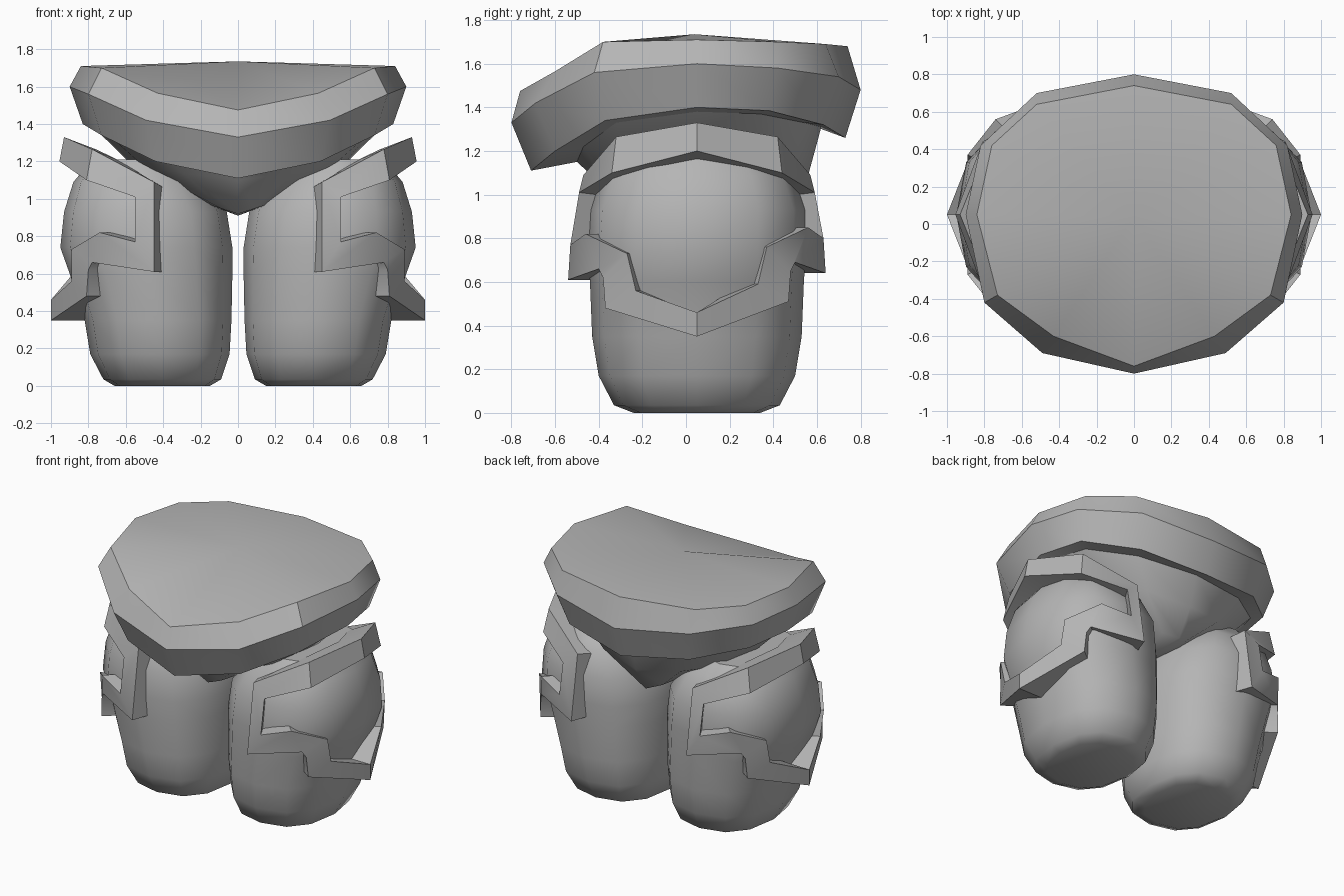
import bpy, bmesh, math
from mathutils import Vector

cube = bpy.data.objects.get("Cube")
if cube:
    bpy.data.objects.remove(cube, do_unlink=True)

GREY = (0.46, 0.46, 0.46, 1)
material = bpy.data.materials.new("plain grey")
material.use_nodes = True
material.diffuse_color = GREY
shader = next(n for n in material.node_tree.nodes if n.type == "BSDF_PRINCIPLED")
shader.inputs["Base Color"].default_value = GREY


def finish(name, bm, angle):
    """Turn a bmesh into a shaded, coloured object."""
    bmesh.ops.recalc_face_normals(bm, faces=bm.faces)
    mesh = bpy.data.meshes.new(name)
    bm.to_mesh(mesh)
    bm.free()
    mesh.materials.append(material)
    for polygon in mesh.polygons:
        polygon.use_smooth = True
    mesh.set_sharp_from_angle(angle=math.radians(angle))
    obj = bpy.data.objects.new(name, mesh)
    bpy.context.collection.objects.link(obj)


def bridge(bm, rings, closed=False):
    """Join neighbouring closed rings of points with quads."""
    loops = [[bm.verts.new(p) for p in ring] for ring in rings]
    pairs = list(zip(loops, loops[1:]))
    if closed:
        pairs.append((loops[-1], loops[0]))
    for a, b in pairs:
        n = len(a)
        for i in range(n):
            j = (i + 1) % n
            bm.faces.new((a[i], a[j], b[j], b[i]))
    return loops


def fan(bm, loop, tip):
    """Close a loop with triangles around one point."""
    centre = bm.verts.new(tip)
    for a, b in zip(loop, loop[1:] + loop[:1]):
        bm.faces.new((a, b, centre))


def both_sides(half):
    """Complete a ring from its left half, listed front to back."""
    return half + [(-x, y, z) for x, y, z in reversed(half[1:-1])]


# Belt rings, left half from front to back
belt_top = both_sides([(0, -.76, 1.475), (.43, -.6, 1.565), (.73, -.38, 1.7), (.84, .05, 1.71),
                       (.76, .42, 1.7), (.52, .64, 1.69), (0, .74, 1.68)])
belt_middle = both_sides([(0, -.8, 1.33), (.49, -.69, 1.42), (.8, -.42, 1.56), (.9, .05, 1.6),
                          (.82, .42, 1.58), (.52, .7, 1.54), (0, .8, 1.48)])
belt_bottom = both_sides([(0, -.71, 1.11), (.44, -.6, 1.2), (.73, -.37, 1.34), (.83, .05, 1.4),
                          (.76, .38, 1.385), (.47, .63, 1.32), (0, .73, 1.26)])
hip_rim = both_sides([(0, -.5, 1.15), (.4, -.47, 1.22), (.68, -.32, 1.33), (.77, .05, 1.38),
                      (.69, .34, 1.37), (.42, .54, 1.33), (0, .62, 1.31)])

# Belt with its domed top and inset underside
bm = bmesh.new()
loops = bridge(bm, [belt_top, belt_middle, belt_bottom, hip_rim])
fan(bm, loops[0], (0, .04, 1.735))
finish("belt", bm, 36)

# Pelvis tapering down to the crotch
bm = bmesh.new()
hip_low = [(x * .72, .05 + (y - .05) * .9, 1.1 + abs(x) * .09) for x, y, z in hip_rim]
crotch = [(x * .22, .05 + (y - .05) * .7, .92 + abs(x) * .07) for x, y, z in hip_rim]
loops = bridge(bm, [hip_rim, hip_low, crotch])
fan(bm, loops[-1], (0, .05, .91))
finish("pelvis", bm, 60)

# Leg sections: height, inner x, outer x, front y, back y
LEG = [(0, .15, .66, -.24, .34), (.035, .09, .72, -.33, .43), (.17, .045, .79, -.4, .5),
       (.35, .035, .82, -.43, .53), (.6, .03, .9, -.44, .54), (.74, .03, .95, -.45, .55),
       (.93, .06, .93, -.44, .55), (1.09, .16, .88, -.38, .49), (1.21, .28, .78, -.28, .38)]
SIDES = 12


def rounded(value):
    """Push a sine or cosine outward for a boxier oval."""
    return math.copysign(abs(value) ** .84, value)


def leg_ring(z, inner, outer, front, back):
    ring = []
    for i in range(SIDES):
        t = math.tau * i / SIDES
        x = (inner + outer) / 2 + (outer - inner) / 2 * rounded(math.cos(t))
        y = (front + back) / 2 + (back - front) / 2 * rounded(math.sin(t))
        ring.append((x, y, z))
    return ring


# Guard frame stations from top to bottom: outer edge, then opening edge
GUARD = [((.93, .05, 1.33), (.955, .05, 1.2)),
         ((.78, -.32, 1.265), (.81, -.34, 1.1)),
         ((.45, -.47, 1.09), (.55, -.49, 1.01)),
         ((.45, -.54, .61), (.55, -.53, .77)),
         ((.78, -.4, .66), (.74, -.46, .82)),
         ((.8, -.38, .62), (.89, -.27, .73)),
         ((.81, -.37, .48), (.89, -.23, .56)),
         ((1, .05, .35), (1, .05, .46))]
AXIS = Vector((.24, .05, 0))


def inward(point):
    """The same point moved toward the middle of the leg, sinking near the top."""
    p = Vector(point)
    q = AXIS + (p - AXIS) * .74
    q.z = p.z - .16 * max(0, p.z - .9)
    return q


def to_back(point):
    x, y, z = point
    return (x, .1 - y, z + (.03 if z < .9 else 0))


stations = GUARD + [tuple(map(to_back, s)) for s in reversed(GUARD[1:-1])]

for side, sign in (("left", 1), ("right", -1)):
    # Barrel shaped leg
    bm = bmesh.new()
    loops = bridge(bm, [leg_ring(*section) for section in LEG])
    bm.faces.new(loops[0])
    bm.faces.new(loops[-1])
    bmesh.ops.scale(bm, vec=(sign, 1, 1), verts=bm.verts)
    finish(side + "_leg", bm, 45)

    # Stepped guard wrapped around the outside of the leg
    bm = bmesh.new()
    bridge(bm, [(o, i, inward(i), inward(o)) for o, i in stations], closed=True)
    bmesh.ops.scale(bm, vec=(sign, 1, 1), verts=bm.verts)
    finish(side + "_leg_guard", bm, 38)
